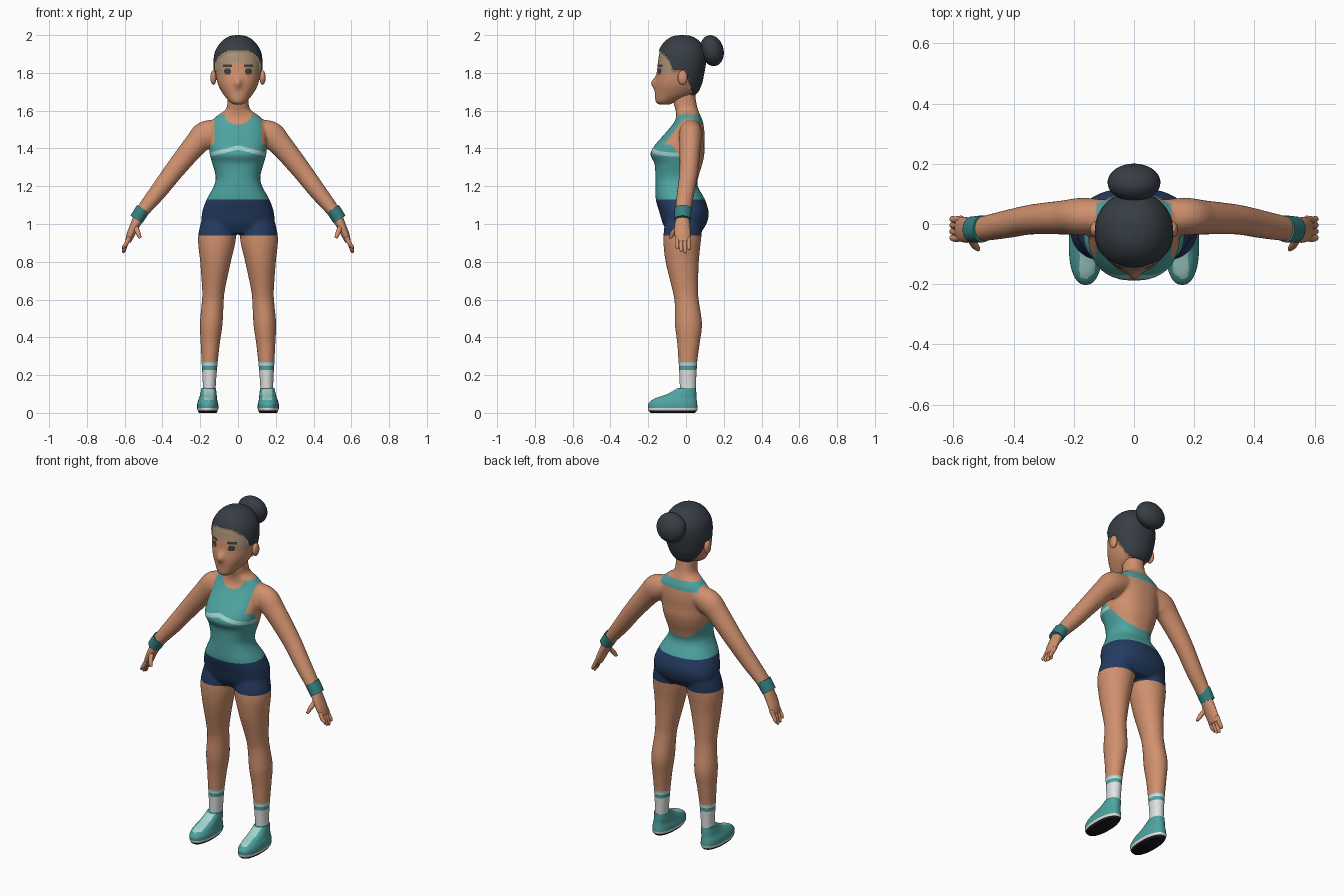
import bpy, bmesh, math
from mathutils import Vector, Matrix

if "Cube" in bpy.data.objects:
    bpy.data.objects.remove(bpy.data.objects["Cube"])

# ---- colours
COLOURS = {
    "skin": (0.63, 0.28, 0.155), "teal": (0.075, 0.37, 0.355), "band_teal": (0.035, 0.22, 0.22),
    "navy": (0.018, 0.045, 0.12), "hair": (0.038, 0.047, 0.058), "white": (0.74, 0.76, 0.76),
    "pale_teal": (0.36, 0.66, 0.62), "sole_black": (0.01, 0.01, 0.013),
    "forehead_tan": (0.42, 0.29, 0.18), "eye_brown": (0.06, 0.045, 0.04)}
MATS = {}
for name, rgb in COLOURS.items():
    m = bpy.data.materials.new(name)
    m.use_nodes = True
    m.diffuse_color = (*rgb, 1)
    m.node_tree.nodes["Principled BSDF"].inputs["Base Color"].default_value = (*rgb, 1)
    MATS[name] = m


# ---- helpers
def spow(v, p):
    return math.copysign(abs(v) ** p, v)


def sweep(bm, rows, n=48, sub=8, power=2.0):
    """Closed skin through rows of (x, y, z, side radius, depth radius)."""
    rows = [Vector(r) for r in rows]
    pad = [rows[0]] + rows + [rows[-1]]
    path = []
    for a, b, c, d in zip(pad, pad[1:], pad[2:], pad[3:]):
        for k in range(sub):
            t = k / sub
            path.append(b + (c - a) * t / 2 + (a - b * 2.5 + c * 2 - d / 2) * t * t
                        + (b * 1.5 - a / 2 - c * 1.5 + d / 2) * t ** 3)
    path.append(rows[-1])
    rings = []
    for i, p in enumerate(path):
        step = path[min(i + 1, len(path) - 1)] - path[max(i - 1, 0)]
        side = Vector((step[2], 0, -step[0])).normalized()
        ring = []
        for k in range(n):
            a = math.tau * k / n
            co = Vector(p[:3]) + side * p[3] * spow(math.cos(a), 2 / power)
            co.y += p[4] * spow(math.sin(a), 2 / power)
            ring.append(bm.verts.new(co))
        rings.append(ring)
    for lo, hi in zip(rings, rings[1:]):
        for k in range(n):
            j = (k + 1) % n
            bm.faces.new((lo[k], lo[j], hi[j], hi[k]))
    bm.faces.new(rings[0])
    bm.faces.new(rings[-1])


def mirrored(rows, s):
    return [(r[0] * s, *r[1:]) for r in rows]


def paint(bm, obj, rule):
    names = []
    for f in bm.faces:
        colour = rule(f.calc_center_median())
        if colour not in names:
            names.append(colour)
        f.material_index = names.index(colour)
    for c in names:
        obj.data.materials.append(MATS[c])


def finish(bm, name, rule, angle=None):
    bmesh.ops.recalc_face_normals(bm, faces=bm.faces)
    obj = bpy.data.objects.new(name, bpy.data.meshes.new(name))
    bpy.context.collection.objects.link(obj)
    paint(bm, obj, rule)
    bm.to_mesh(obj.data)
    bm.free()
    obj.data.shade_smooth()
    if angle:
        obj.data.set_sharp_from_angle(angle=math.radians(angle))
    return obj


def ellipsoid(name, loc, size, colour, tilt=0):
    bm = bmesh.new()
    mat = Matrix.Translation(loc) @ Matrix.Rotation(tilt, 4, 'X') @ Matrix.Diagonal((*size, 1))
    bmesh.ops.create_uvsphere(bm, u_segments=32, v_segments=20, radius=1, matrix=mat)
    return finish(bm, name, lambda c: colour)


# ---- body: torso, arms and legs fused into one skin
TORSO = [(0, -.01, .95, .12, .085), (0, -.007, 1.0, .185, .115), (0, -.01, 1.06, .19, .13),
         (0, -.03, 1.13, .166, .13), (0, -.05, 1.2, .128, .112), (0, -.048, 1.25, .118, .114),
         (0, -.04, 1.32, .136, .127), (0, -.046, 1.37, .15, .143), (0, -.033, 1.42, .152, .13),
         (0, -.006, 1.48, .15, .104), (0, .014, 1.54, .14, .076), (0, .012, 1.575, .108, .064),
         (0, .004, 1.605, .066, .06), (0, -.005, 1.64, .056, .06), (0, -.01, 1.71, .055, .056)]
ARM = [(.09, .025, 1.5, .055, .055), (.17, .025, 1.472, .073, .062), (.23, .022, 1.415, .062, .057),
       (.34, .015, 1.28, .052, .05), (.42, 0, 1.175, .046, .047), (.5, -.015, 1.075, .036, .042),
       (.535, -.018, 1.02, .031, .038)]
LEG = [(.1, -.01, 1.02, .09, .1), (.112, -.02, .92, .1, .1), (.12, -.02, .8, .081, .088),
       (.13, -.004, .65, .06, .068), (.134, .005, .58, .058, .065), (.142, .013, .47, .06, .072),
       (.147, .013, .37, .051, .06), (.15, .01, .27, .043, .05), (.152, .01, .15, .035, .044),
       (.155, .01, .07, .035, .042)]


def stripe_height(c):
    return c.z + .25 * abs(c.x)


def body_rule(c):
    x, y, z = abs(c.x), c.y, c.z
    if z < .27:
        return "teal" if .228 < z < .25 else "pale_teal" if z > .26 else "white"
    if x > .25 or z < .94 or z > 1.58:
        return "skin"
    if z < 1.13:
        return "navy"
    if z > 1.53 and x < .125 and (y > .03 or x > .07):
        return "teal"                                       # collar and straps
    scoop = (x / .075) ** 2 + ((z - 1.585) / .058) ** 2 < 1
    if z > 1.42:
        return "teal" if x < .125 and y < 0 and not scoop else "skin"
    if z + 1.3 * y > 1.32 or x > .18:
        return "skin"                                       # open back and armholes
    if y < -.03 and 1.394 < stripe_height(c) < 1.416:
        return "pale_teal"
    return "teal"


bm = bmesh.new()
sweep(bm, TORSO, power=2.3)
for s in (1, -1):
    sweep(bm, mirrored(ARM, s))
    sweep(bm, mirrored(LEG, s))
body = finish(bm, "body", lambda c: "skin")
remesh = body.modifiers.new("fuse", 'REMESH')
remesh.mode, remesh.voxel_size = 'VOXEL', .008
smooth = body.modifiers.new("soften", 'SMOOTH')
smooth.factor, smooth.iterations = .5, 6
fused = bpy.data.meshes.new_from_object(body.evaluated_get(bpy.context.evaluated_depsgraph_get()))
bpy.data.objects.remove(body)
bm = bmesh.new()
bm.from_mesh(fused)

# clean edges for the hems, straps, stripe and socks
cuts = [((0, 0, z), (0, 0, 1)) for z in (.228, .25, .26, .27, .94, 1.13, 1.42, 1.53, 1.58)]
cuts += [((s * .125, 0, 0), (1, 0, 0)) for s in (1, -1)] + [((0, 0, 1.32), (0, 1.3, 1))]
cuts += [((0, 0, z), (s * .25, 0, 1)) for z in (1.394, 1.416) for s in (1, -1)]
for co, no in cuts:
    bmesh.ops.bisect_plane(bm, geom=bm.verts[:] + bm.edges[:] + bm.faces[:], dist=.0005,
                           plane_co=co, plane_no=Vector(no).normalized())
finish(bm, "body", body_rule)

# ---- head with hair cap, nose and eyes
HEAD = [(0, -.115, 1.632, .02, .025), (0, -.105, 1.648, .045, .055), (0, -.06, 1.69, .08, .104),
        (0, -.044, 1.74, .106, .119), (0, -.033, 1.8, .119, .122), (0, -.025, 1.86, .122, .123),
        (0, -.022, 1.915, .112, .115), (0, -.02, 1.96, .082, .088), (0, -.02, 1.985, .045, .05),
        (0, -.02, 1.992, .01, .012)]


def is_hair(c):
    if c.z > 1.915:
        return True
    if c.z > 1.815:
        return c.y > -.07 - .06 * ((c.z - 1.815) / .1) ** 2
    return c.z > 1.69 and c.y > .01 + (1.76 - c.z) * .3


def head_rule(c):
    x, z = abs(c.x), c.z
    if is_hair(c):
        return "hair"
    if c.y < -.05:
        eye = ((x - .055) / .02) ** 2 + ((z - 1.808) / .014) ** 2 < 1
        brow = .03 < x < .08 and abs(z - 1.838) < .006
        if eye or brow:
            return "eye_brown"
        if z > 1.85 or (z > 1.79 and x > .035):
            return "forehead_tan"
    return "skin"


bm = bmesh.new()
sweep(bm, HEAD, n=128, power=2.1)
bmesh.ops.recalc_face_normals(bm, faces=bm.faces)
bm.normal_update()
hair_verts = {v for f in bm.faces if is_hair(f.calc_center_median()) for v in f.verts}
for v in bm.verts:
    if v.co.y < -.1:
        v.co.y -= .022 * math.exp(-(v.co.x / .02) ** 2 - ((v.co.z - 1.747) / .028) ** 2)
head_colours = {f: head_rule(f.calc_center_median()) for f in bm.faces}
for v in hair_verts:
    v.co += v.normal * .008
order = iter([head_colours[f] for f in bm.faces])
finish(bm, "head", lambda c: next(order))
ellipsoid("hair_bun", (0, .138, 1.918), (.088, .061, .083), "hair", .25)

# ---- ears, hands, wristbands and shoes
PALM = [(.527, -.018, 1.03, .03, .036), (.55, -.02, .985, .024, .042), (.57, -.018, .94, .021, .042),
        (.583, -.014, .905, .015, .037)]
BAND = [(.502, -.016, 1.08, .038, .045), (.52, -.017, 1.052, .038, .044), (.538, -.018, 1.024, .037, .043)]
THUMB = [(.545, -.04, .99, .014, .016), (.53, -.068, .955, .013, .014), (.518, -.082, .925, .008, .009)]
SHOE = [(.16, -.07, 0, .046, .118), (.16, -.07, .012, .053, .128), (.16, -.07, .025, .056, .131),
        (.16, -.07, .05, .055, .129), (.158, -.056, .075, .048, .112), (.156, -.022, .1, .043, .077),
        (.155, .003, .13, .038, .05)]


def shoe_rule(c):
    if c.z < .012:
        return "sole_black"
    if c.z < .025:
        return "white"
    tongue = abs(abs(c.x) - .155) < .026 and c.y < -.03 and c.z > .068
    return "pale_teal" if tongue else "teal"


for s, side in ((1, "left"), (-1, "right")):
    ellipsoid(side + "_ear", (s * .13, -.018, 1.775), (.016, .026, .038), "skin")

    bm = bmesh.new()
    sweep(bm, mirrored(PALM, s), n=24, sub=5)
    sweep(bm, mirrored(THUMB, s), n=14, sub=5)
    for y, tip in ((-.046, .868), (-.025, .852), (-.004, .846), (.016, .862)):
        finger = [(.574, y, .93, .012, .012), (.592, y - .002, .895, .011, .0115),
                  (.604, y, tip + .012, .009, .01), (.608, y, tip, .004, .004)]
        sweep(bm, mirrored(finger, s), n=14, sub=4)
    finish(bm, side + "_hand", lambda c: "skin")

    bm = bmesh.new()
    sweep(bm, mirrored(BAND, s), n=32, sub=4)
    finish(bm, side + "_wristband", lambda c: "band_teal", 50)

    bm = bmesh.new()
    sweep(bm, mirrored(SHOE, s), n=64, sub=6, power=2.3)
    finish(bm, side + "_shoe", shoe_rule, 50)
